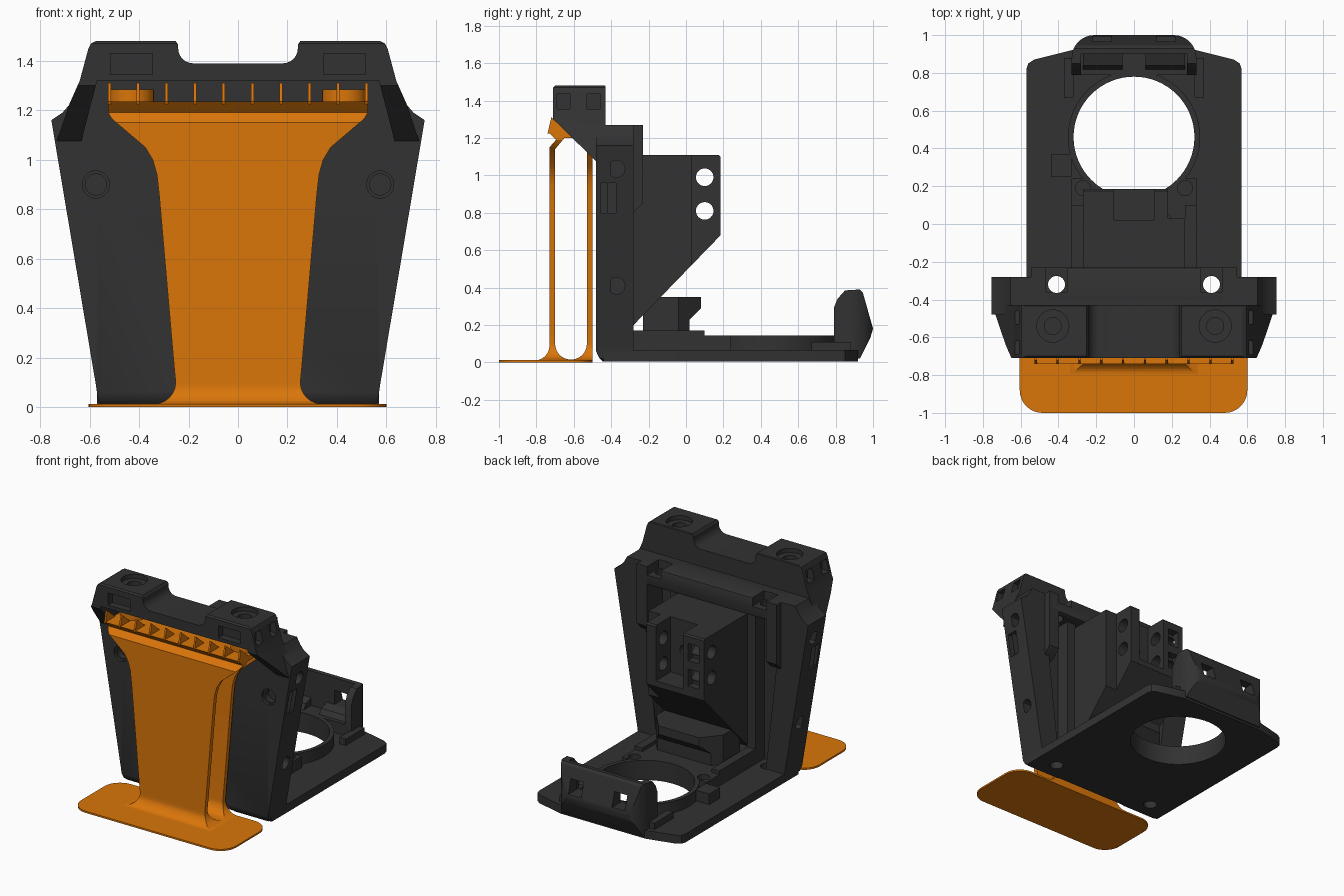
import bpy, bmesh, math
from mathutils import Vector

if "Cube" in bpy.data.objects:
    bpy.data.objects.remove(bpy.data.objects["Cube"])


def material(name, rgb):
    m = bpy.data.materials.new(name)
    m.diffuse_color = (*rgb, 1)
    m.use_nodes = True
    m.node_tree.nodes["Principled BSDF"].inputs["Base Color"].default_value = m.diffuse_color
    return m


DARK = material("charcoal", (0.032, 0.032, 0.032))
ORANGE = material("orange", (0.70, 0.18, 0.003))
PLACE = {"x": lambda u, v, t: (t, u, v),
         "y": lambda u, v, t: (u, t, v),
         "z": lambda u, v, t: (u, v, t)}


def prism(name, pts, axis, a, b, mat=DARK, bevel=0):
    """Extrude a closed 2D outline along an axis from a to b."""
    bm = bmesh.new()
    f = bm.faces.new([bm.verts.new(PLACE[axis](u, v, a)) for u, v in pts])
    ext = bmesh.ops.extrude_face_region(bm, geom=[f])
    off = Vector(PLACE[axis](0, 0, b - a))
    bmesh.ops.translate(bm, vec=off, verts=[e for e in ext["geom"] if isinstance(e, bmesh.types.BMVert)])
    bmesh.ops.recalc_face_normals(bm, faces=bm.faces[:])
    if bevel:
        bmesh.ops.bevel(bm, geom=bm.edges[:], offset=bevel, segments=2, profile=0.5, affect="EDGES")
    me = bpy.data.meshes.new(name)
    bm.to_mesh(me)
    bm.free()
    me.materials.append(mat)
    ob = bpy.data.objects.new(name, me)
    bpy.context.collection.objects.link(ob)
    return ob


def box(name, x, y, z, mat=DARK, bevel=0):
    return prism(name, [(x[0], y[0]), (x[1], y[0]), (x[1], y[1]), (x[0], y[1])], "z", z[0], z[1], mat, bevel)


def rod(name, c, r, axis, a, b, mat=DARK, n=32):
    pts = [(c[0] + r * math.cos(2 * math.pi * i / n), c[1] + r * math.sin(2 * math.pi * i / n)) for i in range(n)]
    return prism(name, pts, axis, a, b, mat)


def arc(cx, cy, r, a0, a1, n=8):
    return [(cx + r * math.cos(math.radians(a0 + (a1 - a0) * i / n)),
             cy + r * math.sin(math.radians(a0 + (a1 - a0) * i / n))) for i in range(n + 1)]


def sym(half):
    """Mirror a half outline across the first coordinate."""
    return half + [(-u, v) for u, v in reversed(half)]


def boolean(ob, tools, op="DIFFERENCE"):
    for t in tools:
        m = ob.modifiers.new("cut", "BOOLEAN")
        m.operation, m.object, m.solver = op, t, "EXACT"
        bpy.context.view_layer.objects.active = ob
        bpy.ops.object.modifier_apply(modifier=m.name)
        bpy.data.objects.remove(t)
    return ob


# ---------- orange stand ----------
foot = (arc(0.48, -0.88, 0.12, -90, 0) + arc(0.48, -0.62, 0.12, 0, 90)
        + arc(-0.485, -0.62, 0.12, 90, 180) + arc(-0.485, -0.88, 0.12, 180, 270))
prism("stand_foot", foot, "z", 0, 0.012, ORANGE)
# double wall with fillets at the foot and a roof on top
outer = arc(-0.81, 0.09, 0.08, -90, 0) + [(-0.73, 1.15), (-0.695, 1.19), (-0.74, 1.235), (-0.50, 1.235), (-0.50, 0.002)]
wall = prism("stand_walls", outer, "x", -0.6, 0.6, ORANGE)
inner = arc(-0.615, 0.10, 0.085, 180, 360, 14) + [(-0.53, 1.20), (-0.65, 1.20), (-0.70, 1.14)]
boolean(wall, [prism("gap", inner, "x", -0.7, 0.7)])
half = [(0.36, 0.001), (0.35, 0.011)] + arc(0.34, 0.10, 0.088, 270, 180, 6) + [
    (0.258, 0.16), (0.318, 0.85), (0.328, 0.94), (0.345, 1.0), (0.375, 1.05), (0.51, 1.165), (0.525, 1.19), (0.525, 1.25)]
boolean(wall, [prism("outline", sym(half), "y", -1.1, 0, ORANGE)], "INTERSECT")
# row of ribs and support discs under the head
for i in range(10):
    x = -0.52 + i * 1.04 / 9
    prism("stand_rib", [(-0.74, 1.225), (-0.72, 1.31), (-0.62, 1.225)], "x", x - 0.006, x + 0.006, ORANGE)
for s in (-1, 1):
    rod("stand_disc", (s * 0.43, -0.54), 0.09, "z", 1.22, 1.285, ORANGE)

# ---------- upright frame ----------
side = [(0.55, 0.006), (0.565, 0.02), (0.575, 0.09), (0.755, 1.16), (0.71, 1.19), (0.68, 1.225), (0.655, 1.27)]
skin = prism("frame_panel", sym(side), "y", -0.48, -0.40)
tools = [prism("lip", [(-0.49, -0.01), (-0.43, -0.01), (-0.465, 0.025), (-0.49, 0.08)], "x", -1, 1),
         prism("arch", sym([(0.30, -0.01), (0.25, 0.06), (0.2, 0.08)]), "y", -0.6, -0.3)]
for s in (-1, 1):
    tools.append(rod("hole", (s * 0.575, 0.9), 0.055, "y", -0.6, -0.46))
    tools.append(rod("hole", (s * 0.575, 0.9), 0.043, "y", -0.6, -0.42))
boolean(skin, tools)
for s in (-1, 1):
    # side walls with round and square pockets
    pts = [(s * x, z) for x, z in side] + [(s * 0.53, 1.27), (s * 0.53, 1.0), (s * 0.42, 0.006)]
    w = prism("frame_side", pts, "y", -0.42, -0.28)
    cuts = [rod("hole", (-0.372, z), 0.045, "x", s * (x - 0.06), s * 0.9) for z, x in ((1.035, 0.734), (0.41, 0.629))]
    cuts += [box("pocket", sorted((s * 0.64, s * 0.9)), (-0.418, -0.375), (0.8, 0.96)),
             rod("screw_hole", (s * 0.41, -0.32), 0.045, "z", -0.1, 2)]
    boolean(w, cuts)
    boolean(skin, [box("pocket", sorted((s * 0.64, s * 0.9)), (-0.455, -0.39), (0.8, 0.96))])
    # thicker upper shoulder
    prism("frame_shoulder", [(-0.41, 0.74), (-0.28, 0.80), (-0.23, 0.85), (-0.23, 1.27), (-0.41, 1.27)],
          "x", s * 0.465, s * 0.545)
shelf = box("frame_shelf", (-0.53, 0.53), (-0.43, -0.23), (1.14, 1.27), bevel=0.012)
boolean(shelf, [rod("screw_hole", (s * 0.41, -0.32), 0.045, "z", 0, 2) for s in (-1, 1)])
boolean(shelf, [box("recess", (s * 0.41 - 0.055, s * 0.41 + 0.055), (-0.36, -0.1), (1.21, 1.5)) for s in (-1, 1)])

# ---------- head ----------
head = prism("head", sym([(0.575, 1.48), (0.595, 1.47), (0.605, 1.45), (0.64, 1.32), (0.68, 1.23), (0.735, 1.07)]),
             "y", -0.71, -0.43)
prof = [(-0.70, 1.48), (-0.71, 1.47), (-0.71, 1.30), (-0.48, 1.075), (-0.425, 1.075), (-0.425, 1.47), (-0.435, 1.48)]
boolean(head, [prism("profile", prof, "x", -1, 1)], "INTERSECT")
notch = [(0.26, 1.6), (0.255, 1.485), (0.242, 1.465)] + arc(0.182, 1.45, 0.06, 0, -90, 6)
tools = [prism("notch", sym(notch), "y", -1, 0),
         prism("underside", sym([(0.57, 1.32), (0.635, 1.07), (0.635, 1.0)]), "y", -0.9, -0.48)]
for s in (-1, 1):
    tools += [rod("dish", (s * 0.43, -0.54), 0.085, "z", 1.45, 1.6),
              rod("bore", (s * 0.43, -0.54), 0.045, "z", 1.36, 1.6),
              box("front_pocket", (s * 0.43 - 0.085, s * 0.43 + 0.085), (-0.9, -0.66), (1.345, 1.43))]
    for y in (-0.655, -0.495):
        tools.append(box("side_pocket", sorted((s * 0.575, s * 0.9)), (y - 0.035, y + 0.035), (1.355, 1.435)))
boolean(head, tools)

# ---------- wedge bracket ----------
wedge = prism("bracket", [(-0.42, 0.10), (-0.28, 0.20), (0.185, 0.68), (0.185, 1.10), (0.175, 1.11), (-0.42, 1.11)],
              "x", -0.27, 0.27)
tools = [box("slot", (-0.105, 0.105), (0.02, 0.3), (0.72, 1.3)),
         box("corner", (0.18, 0.4), (0.03, 0.4), (0.2, 1.3))]
tools += [rod("hole", (0.10, z), 0.047, "x", -0.5, 0.5) for z in (0.81, 0.99)]
tools += [box("back_pocket", (-0.23, -0.145), (0.13, 0.4), (z - 0.06, z + 0.06)) for z in (0.81, 0.99)]
tools.append(rod("back_hole", (0, 0.9), 0.035, "y", -0.05, 0.4))
boolean(wedge, tools)
for s in (-1, 1):
    box("bracket_rail", sorted((s * 0.26, s * 0.33)), (-0.42, -0.30), (0.05, 1.15))

# ---------- base tray ----------
plan = sym([(0.57, -0.44), (0.57, 0.82), (0.56, 0.85), (0.53, 0.87), (0.33, 0.92)])
tray = prism("tray", plan, "z", 0.006, 0.065)
boolean(tray, [box("deck", (-0.33, 0.33), (-0.42, 0.24), (0.02, 0.145)),
               rod("ring", (0, 0.46), 0.35, "z", 0.02, 0.145, n=64)], "UNION")
tools = [rod("opening", (0, 0.46), 0.32, "z", -1, 1, n=64)]
for s in (-1, 1):
    tools += [rod("screw_hole", (s * 0.41, -0.32), 0.045, "z", -1, 1),
              rod("post_hole", (s * 0.27, 0.19), 0.04, "z", 0.09, 1)]
boolean(tray, tools)
box("tray_tab", (-0.44, -0.33), (0.25, 0.37), (0.05, 0.14))
for s in (-1, 1):
    box("tray_rail", sorted((s * 0.27, s * 0.33)), (-0.30, 0.10), (0.1, 0.17))
    box("clip_mount", sorted((s * 0.32, s * 0.37)), (0.67, 0.88), (0.03, 0.11))
# seat block under the bracket
seat = [(-0.23, 0.13), (0.02, 0.13), (0.02, 0.23), (0.08, 0.29), (0.08, 0.35), (-0.15, 0.35), (-0.23, 0.26)]
block = prism("seat_block", seat, "x", -0.26, 0.26)
corners = sym([(0.26, -0.3), (0.26, -0.04), (0.15, 0.09)])
boolean(block, [prism("corners", corners, "z", 0, 1)], "INTERSECT")

# ---------- rear clip ----------
clip = prism("rear_clip", [(0.79, 0.03), (0.79, 0.29), (0.81, 0.34), (0.85, 0.385), (0.93, 0.39), (0.945, 0.375),
                           (1.0, 0.18), (0.985, 0.13), (0.93, 0.02)], "x", -0.33, 0.33)
boolean(clip, [prism("plan", sym([(0.33, 0.7), (0.33, 0.88)] + arc(0.21, 0.88, 0.12, 10, 90, 7)), "z", -1, 1)],
        "INTERSECT")
tools = [box("cavity", (-0.28, 0.28), (0.7, 0.90), (0.145, 0.6))]
tools += [box("window", (s * 0.17 - 0.05, s * 0.17 + 0.05), (0.85, 1.1), (0.2, 0.3)) for s in (-1, 1)]
boolean(clip, tools)
for s in (-1, 1):
    prism("clip_ridge", [(0.79, 0.1), (0.90, 0.1), (0.90, 0.20), (0.84, 0.18)], "x", s * 0.06, s * 0.27)

# smooth shading on rounded surfaces, sharp edges kept
bpy.ops.object.select_all(action="DESELECT")
for ob in bpy.data.objects:
    ob.select_set(True)
    bpy.context.view_layer.objects.active = ob
bpy.ops.object.shade_smooth_by_angle(angle=math.radians(25))
